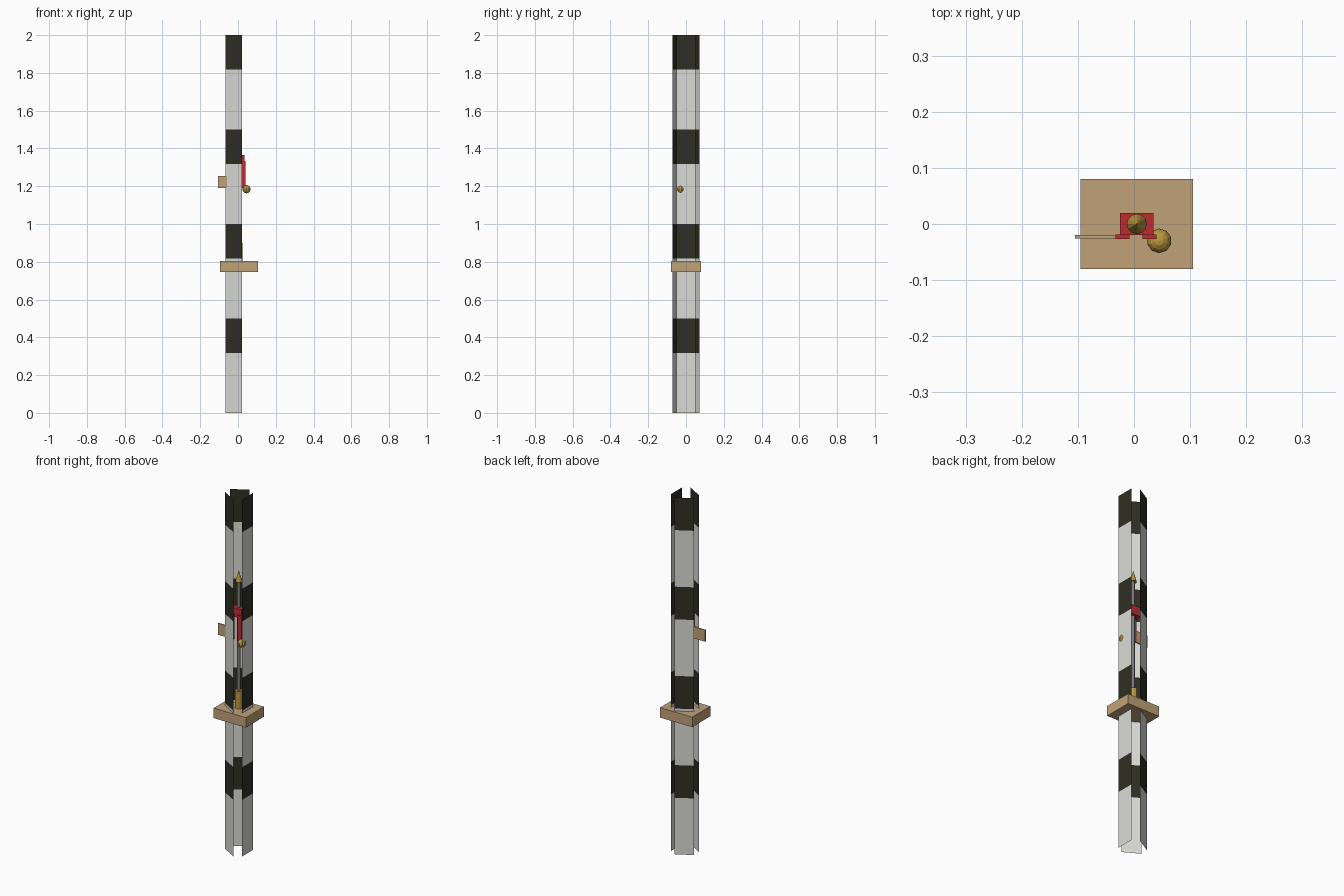
import bpy, bmesh, math
from mathutils import Matrix, Vector

if "Cube" in bpy.data.objects:
    bpy.data.objects.remove(bpy.data.objects["Cube"], do_unlink=True)

AXIS_X = 0.005  # the post and the mast share this axis


def material(name, rgb):
    mat = bpy.data.materials.new(name)
    mat.use_nodes = True
    mat.diffuse_color = (*rgb, 1)
    mat.node_tree.nodes["Principled BSDF"].inputs["Base Color"].default_value = (*rgb, 1)
    return mat


white = material("white paint", (0.70, 0.70, 0.67))
black = material("black paint", (0.028, 0.028, 0.018))
wood = material("tan wood", (0.53, 0.36, 0.19))
red = material("red paint", (0.50, 0.025, 0.03))
gold = material("gold", (0.50, 0.31, 0.05))
steel = material("grey steel", (0.20, 0.20, 0.20))


def add_object(name, bm, *mats):
    mesh = bpy.data.meshes.new(name)
    bm.to_mesh(mesh)
    bm.free()
    for mat in mats:
        mesh.materials.append(mat)
    obj = bpy.data.objects.new(name, mesh)
    bpy.context.collection.objects.link(obj)
    return obj


def box(name, low, high, mat):
    low, high = Vector(low), Vector(high)
    bm = bmesh.new()
    bmesh.ops.create_cube(bm, size=1, matrix=Matrix.Translation((low + high) / 2)
                          @ Matrix.Diagonal((*(high - low), 1)))
    return add_object(name, bm, mat)


def cone(name, r1, r2, z1, z2, mat, sides=12):
    bm = bmesh.new()
    bmesh.ops.create_cone(bm, cap_ends=True, segments=sides, radius1=r1, radius2=r2,
                          depth=z2 - z1,
                          matrix=Matrix.Translation((AXIS_X, 0, (z1 + z2) / 2)))
    return add_object(name, bm, mat)


# Three thin striped panels around the axis, open at the corners
def panel(name, angle):
    levels = [0, 0.317, 0.5, 0.817, 1.0, 1.317, 1.5, 1.817, 2.0]
    half_width, distance = 0.05, 0.054
    bm = bmesh.new()
    rows = [[bm.verts.new((distance, side * half_width, z)) for side in (-1, 1)]
            for z in levels]
    for i, (low, high) in enumerate(zip(rows, rows[1:])):
        face = bm.faces.new((low[0], low[1], high[1], high[0]))
        face.material_index = i % 2
    bm.transform(Matrix.Translation((AXIS_X, 0, 0))
                 @ Matrix.Rotation(math.radians(angle), 4, "Z"))
    add_object(name, bm, white, black)


for name, angle in (("side_panel", 0), ("back_panel", 120), ("front_panel", 240)):
    panel(name, angle)

# Wooden platform
box("platform", (-0.095, -0.08, 0.747), (0.105, 0.08, 0.803), wood)

# Mast with a socket and a pointed finial
cone("mast_socket", 0.02, 0.02, 0.803, 0.9, gold)
cone("mast", 0.008, 0.008, 0.9, 1.515, steel)
cone("finial", 0.018, 0, 1.51, 1.572, gold)

# Red bracket with two hanging straps
box("bracket", (-0.025, -0.02, 1.315), (0.035, 0.02, 1.365), red)
for name, x in (("right_strap", -0.033), ("left_strap", 0.015)):
    box(name, (x, -0.027, 1.19), (x + 0.025, -0.019, 1.333), red)

# Signal board and ball counterweight
box("signal_board", (-0.105, -0.026, 1.19), (-0.02, -0.02, 1.255), wood)
bm = bmesh.new()
bmesh.ops.create_uvsphere(bm, u_segments=10, v_segments=8, radius=0.022,
                          matrix=Matrix.Translation((0.045, -0.03, 1.184)))
add_object("counterweight", bm, gold)
